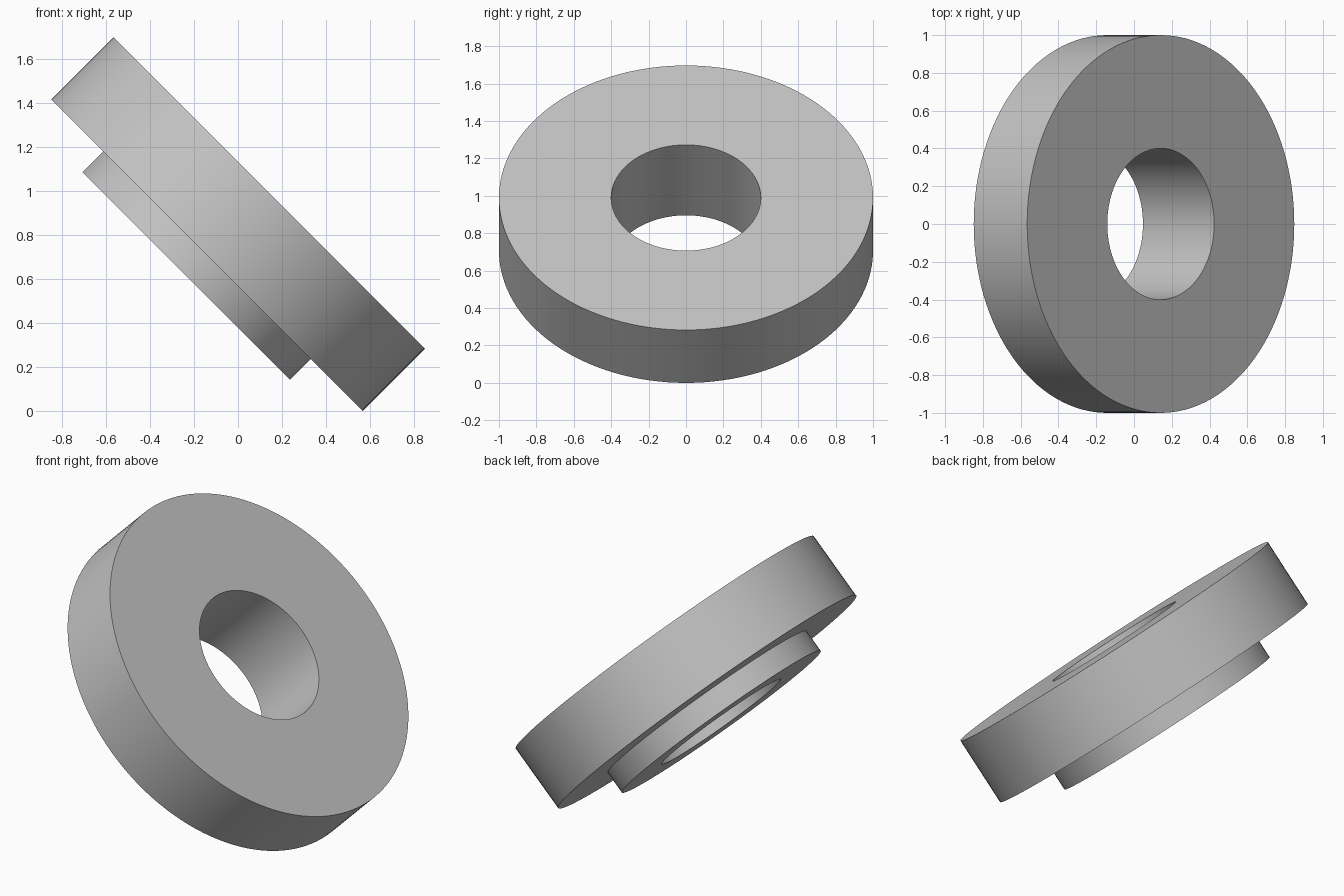
import bpy, bmesh, math
from mathutils import Matrix, Vector

cube = bpy.data.objects.get("Cube")
if cube:
    bpy.data.objects.remove(cube, do_unlink=True)

SEGMENTS = 128
DISC_R, BOSS_R, BORE_R = 1.0, 0.667, 0.4
HALF, BOSS_H = 0.2, 0.133
CENTRE_Z = (DISC_R + HALF) * math.sqrt(0.5)

# Plain grey
grey = bpy.data.materials.new("light_grey")
grey.use_nodes = True
colour = (0.55, 0.55, 0.55, 1)
grey.diffuse_color = colour
grey.node_tree.nodes["Principled BSDF"].inputs["Base Color"].default_value = colour

# Stepped washer: closed (radius, height) section revolved about its axis
section = [(BORE_R, HALF), (BORE_R, -HALF - BOSS_H), (BOSS_R, -HALF - BOSS_H),
           (BOSS_R, -HALF), (DISC_R, -HALF), (DISC_R, HALF)]
bm = bmesh.new()
verts = [bm.verts.new((r, 0, h)) for r, h in section]
edges = [bm.edges.new((v, verts[(i + 1) % len(verts)])) for i, v in enumerate(verts)]
bmesh.ops.spin(bm, geom=verts + edges, cent=(0, 0, 0), axis=(0, 0, 1),
               angle=math.tau, steps=SEGMENTS, use_merge=True)
bmesh.ops.remove_doubles(bm, verts=bm.verts, dist=1e-4)
bmesh.ops.recalc_face_normals(bm, faces=bm.faces)

# Tip the axis halfway between up and +x
bm.transform(Matrix.Translation(Vector((0, 0, CENTRE_Z)))
             @ Matrix.Rotation(math.radians(45), 4, 'Y'))

mesh = bpy.data.meshes.new("stepped_washer")
bm.to_mesh(mesh)
bm.free()
mesh.materials.append(grey)
washer = bpy.data.objects.new("stepped_washer", mesh)
bpy.context.collection.objects.link(washer)

bpy.ops.object.select_all(action='DESELECT')
washer.select_set(True)
bpy.context.view_layer.objects.active = washer
bpy.ops.object.shade_smooth_by_angle(angle=math.radians(30))
